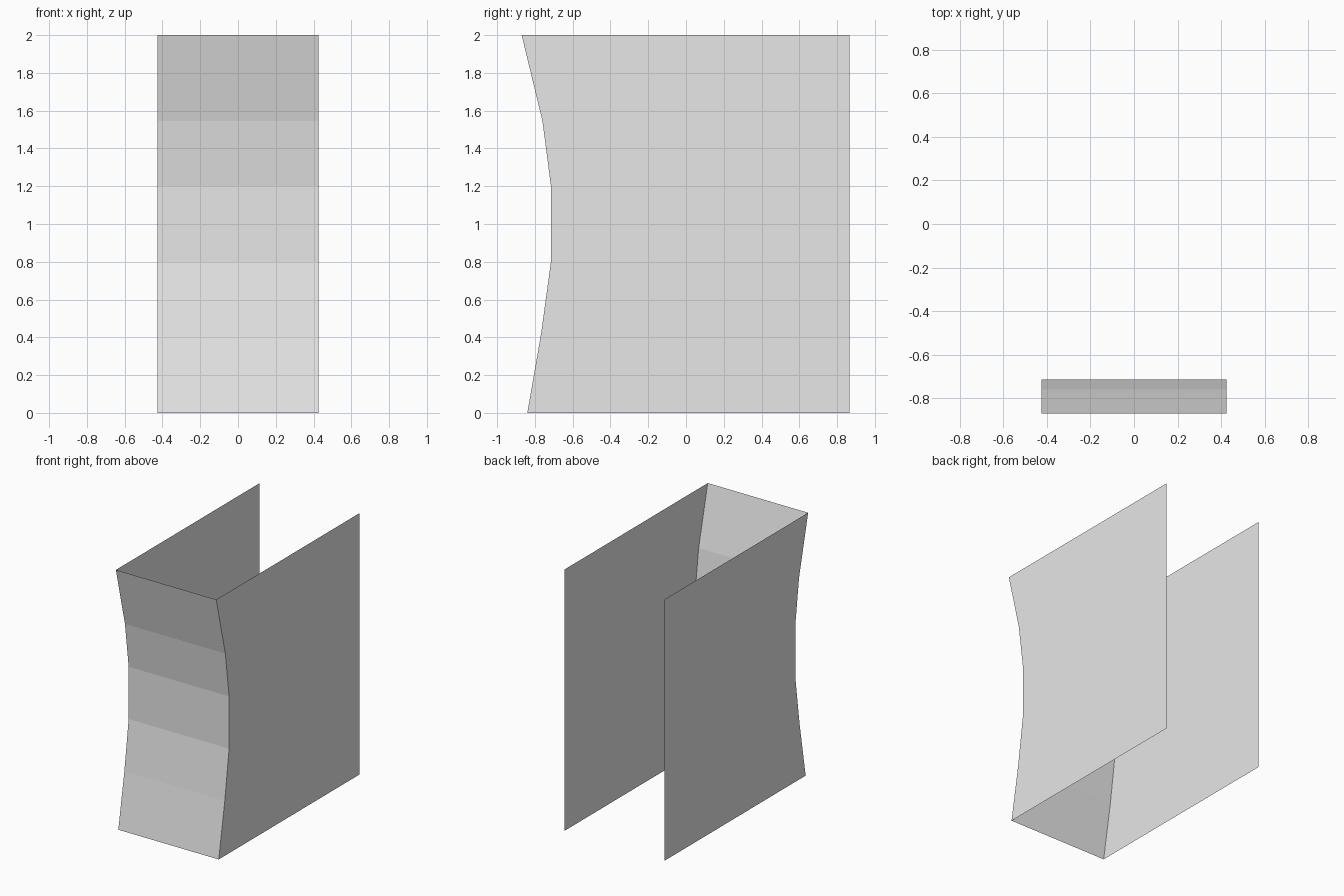
import bpy
import bmesh

if "Cube" in bpy.data.objects:
    bpy.data.objects.remove(bpy.data.objects["Cube"])

HALF_WIDTH = 0.425
BACK_Y = 0.865
# Concave front edge as (y, z), bottom to top
PROFILE = [(-0.84, 0.0), (-0.767, 0.42), (-0.715, 0.8),
           (-0.715, 1.2), (-0.76, 1.545), (-0.87, 2.0)]

grey = bpy.data.materials.new("light_grey")
grey.diffuse_color = (0.8, 0.8, 0.8, 1.0)
grey.use_nodes = True
grey.node_tree.nodes["Principled BSDF"].inputs["Base Color"].default_value = grey.diffuse_color


def make_sheet(name, faces):
    """Build an open sheet from a list of polygons."""
    bm = bmesh.new()
    for points in faces:
        bm.faces.new([bm.verts.new(p) for p in points])
    bmesh.ops.remove_doubles(bm, verts=bm.verts, dist=0.0001)
    mesh = bpy.data.meshes.new(name)
    bm.to_mesh(mesh)
    bm.free()
    mesh.materials.append(grey)
    obj = bpy.data.objects.new(name, mesh)
    bpy.context.collection.objects.link(obj)


# Curved front panel, one flat strip per profile step
strips = []
for (y0, z0), (y1, z1) in zip(PROFILE, PROFILE[1:]):
    strips.append([(-HALF_WIDTH, y0, z0), (HALF_WIDTH, y0, z0),
                   (HALF_WIDTH, y1, z1), (-HALF_WIDTH, y1, z1)])
make_sheet("front_panel", strips)

# Flat side panels, facing outward; top, bottom and back stay open
for name, side in (("right_panel", 1), ("left_panel", -1)):
    quads = []
    for (y0, z0), (y1, z1) in zip(PROFILE, PROFILE[1:]):
        x = side * HALF_WIDTH
        quad = [(x, y0, z0), (x, BACK_Y, z0), (x, BACK_Y, z1), (x, y1, z1)]
        quads.append(quad if side > 0 else quad[::-1])
    make_sheet(name, quads)
